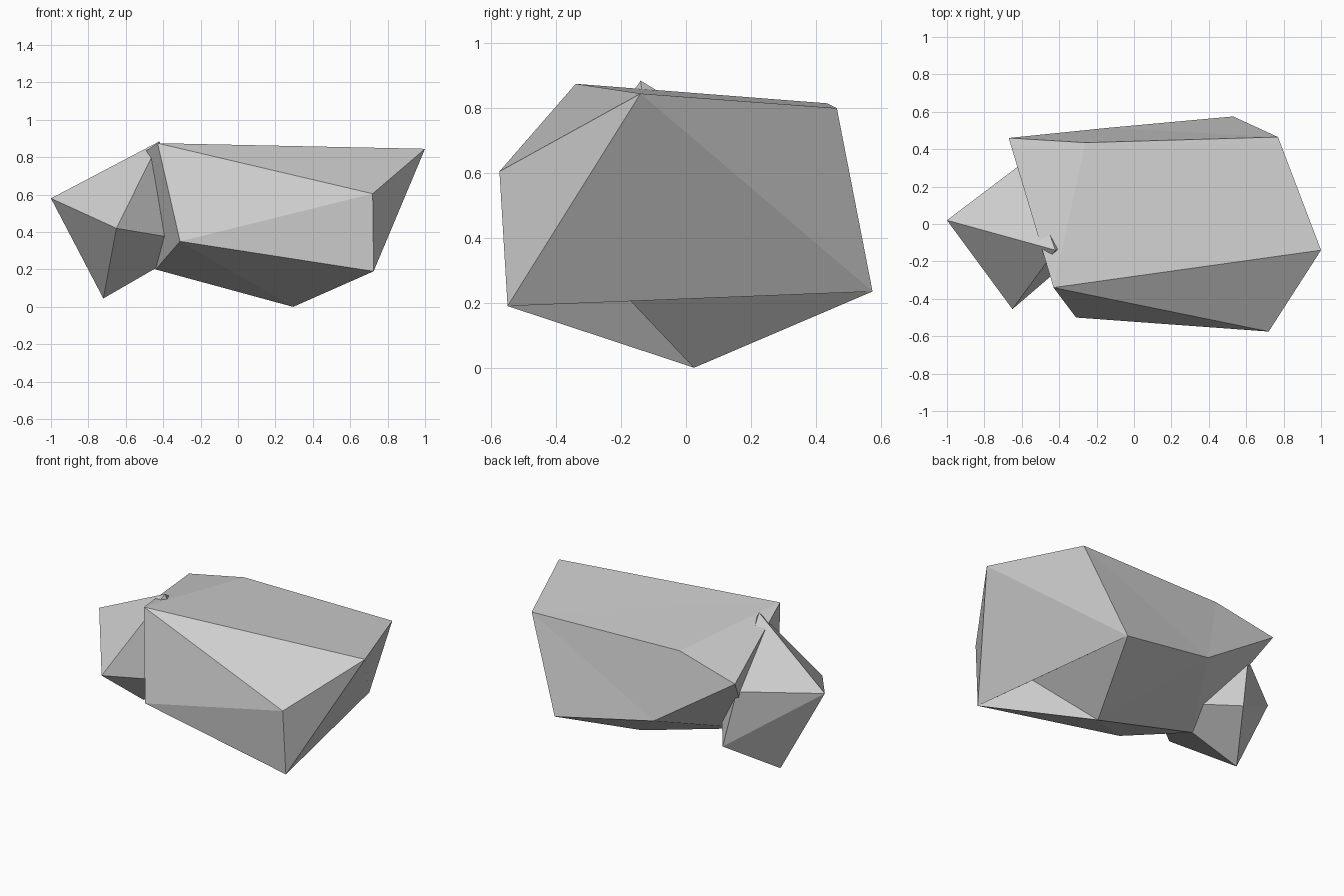
import bpy
import bmesh

cube = bpy.data.objects.get("Cube")
if cube:
    bpy.data.objects.remove(cube, do_unlink=True)

# Single stone colour
STONE = (0.62, 0.62, 0.62, 1)
stone = bpy.data.materials.new("stone_grey")
stone.use_nodes = True
stone.diffuse_color = STONE
bsdf = next(n for n in stone.node_tree.nodes if n.type == "BSDF_PRINCIPLED")
bsdf.inputs["Base Color"].default_value = STONE


def faceted_rock(name, corners, facets):
    """Build a flat-shaded rock; every facet is a word of corner letters."""
    bm = bmesh.new()
    verts = {letter: bm.verts.new(co) for letter, co in corners.items()}
    for word in facets.split():
        bm.faces.new([verts[letter] for letter in word])
    bmesh.ops.recalc_face_normals(bm, faces=bm.faces[:])
    mesh = bpy.data.meshes.new(name)
    bm.to_mesh(mesh)
    bm.free()
    mesh.materials.append(stone)
    rock = bpy.data.objects.new(name, mesh)
    bpy.context.scene.collection.objects.link(rock)
    return rock


# Large slab-like rock, with a shallow notch (P) under its left side
faceted_rock(
    "large_rock",
    dict(
        A=(-.43, -.34, .875), B=(1, -.14, .845), C=(.72, -.575, .605),
        D=(.725, -.55, .19), E=(-.31, -.5, .35), F=(-.44, 0, .2),
        G=(.295, .025, 0), H=(.53, .575, .235), I=(.77, .465, .8),
        J=(-.26, .435, .815), K=(-.67, .46, .72), M=(-.13, .515, .36),
        P=(.56, -.25, .29),
    ),
    "ABI AIJ AJK "          # top
    "ACB AEC EDC "          # front
    "BCD BDH BHI "          # left side
    "IMJ IHM JMK "          # back
    "AKF AFE FKM "          # right side
    "EFG EGD GHM GMF "      # underside
    "DGP GHP DPH",          # notch
)

# Small pointed rock leaning into the right side of the large one
faceted_rock(
    "small_rock",
    dict(
        L=(-1, .02, .58), Q=(-.65, -.455, .42), T=(-.42, -.14, .885),
        P=(-.72, .07, .045), R=(-.2, -.07, .345), V=(-.52, .37, .245),
        W=(-.59, .33, .6),
    ),
    "LQT LPQ QPR QRT LTW LWV LVP PVR VWR WTR",
)
